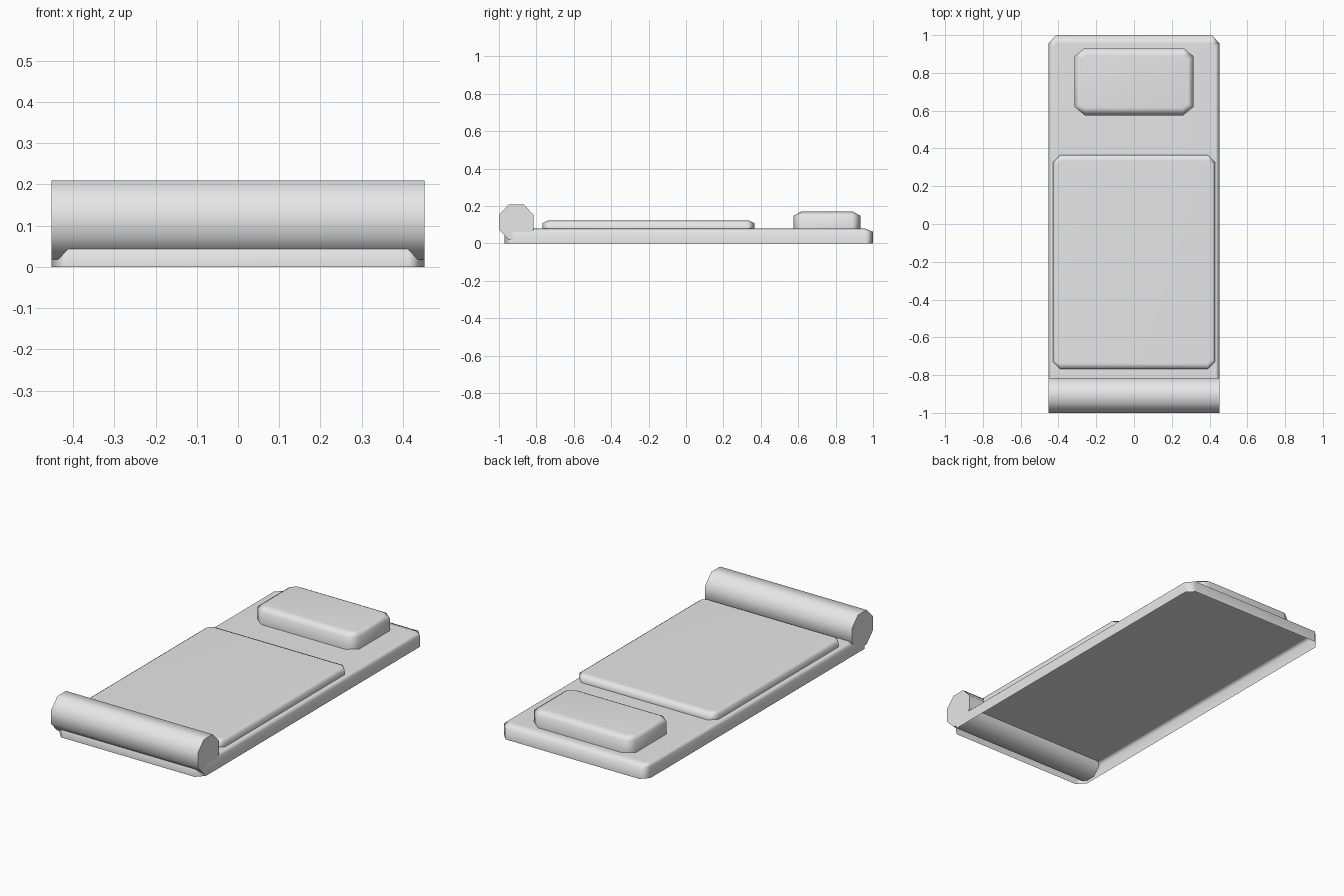
import bpy, bmesh, math

if "Cube" in bpy.data.objects:
    bpy.data.objects.remove(bpy.data.objects["Cube"])

grey = bpy.data.materials.new("light grey")
grey.diffuse_color = (0.8, 0.8, 0.8, 1)
grey.use_nodes = True
grey.node_tree.nodes["Principled BSDF"].inputs["Base Color"].default_value = grey.diffuse_color


def make_object(name, bm, weighted):
    mesh = bpy.data.meshes.new(name)
    bm.to_mesh(mesh)
    bm.free()
    mesh.materials.append(grey)
    mesh.shade_smooth()
    mesh.set_sharp_from_angle(angle=math.radians(65))
    ob = bpy.data.objects.new(name, mesh)
    bpy.context.collection.objects.link(ob)
    if weighted:
        mod = ob.modifiers.new("flat tops", 'WEIGHTED_NORMAL')
        mod.keep_sharp = True
    return ob


def outline(hx, y0, y1, cx, cy):
    """Rectangle with cut corners, counter-clockwise."""
    return [(-hx + cx, y0), (hx - cx, y0), (hx, y0 + cy), (hx, y1 - cy),
            (hx - cx, y1), (-hx + cx, y1), (-hx, y1 - cy), (-hx, y0 + cy)]


def chamfered_slab(name, hx, y0, y1, z0, z_edge, z1, cut, inset):
    """Open-bottomed slab with cut corners and a bevelled top rim."""
    bm = bmesh.new()
    ix, iy = inset
    low = outline(hx, y0, y1, *cut)
    top = outline(hx - ix, y0 + iy, y1 - iy, cut[0] * 0.5, cut[1] * 0.5)
    rings = [[bm.verts.new((x, y, z)) for x, y in pts]
             for pts, z in ((low, z0), (low, z_edge), (top, z1))]
    for a, b in zip(rings, rings[1:]):
        for i in range(8):
            j = (i + 1) % 8
            bm.faces.new((a[i], a[j], b[j], b[i]))
    bm.faces.new(rings[-1])
    return make_object(name, bm, True)


# base tray, open underneath
chamfered_slab("base_tray", 0.452, -0.97, 1.0, 0.0, 0.062, 0.08,
               (0.04, 0.042), (0.02, 0.045))
# large raised pad
chamfered_slab("main_pad", 0.43, -0.768, 0.365, 0.08, 0.108, 0.123,
               (0.04, 0.04), (0.02, 0.03))
# pillow block at the back
chamfered_slab("pillow", 0.315, 0.575, 0.933, 0.08, 0.148, 0.17,
               (0.055, 0.045), (0.03, 0.04))

# eight-sided roll across the front
bm = bmesh.new()
ends = []
for x in (-0.452, 0.452):
    ring = []
    for i in range(8):
        a = math.radians(22.5 + 45 * i)
        k = 1 / math.cos(math.radians(22.5))
        ring.append(bm.verts.new((x, -0.9075 + 0.0925 * k * math.cos(a),
                                  0.114 + 0.0955 * k * math.sin(a))))
    ends.append(ring)
for i in range(8):
    j = (i + 1) % 8
    bm.faces.new((ends[0][i], ends[0][j], ends[1][j], ends[1][i]))
for ring in ends:
    bm.faces.new(ring)
bmesh.ops.recalc_face_normals(bm, faces=bm.faces)
make_object("front_roll", bm, False)
